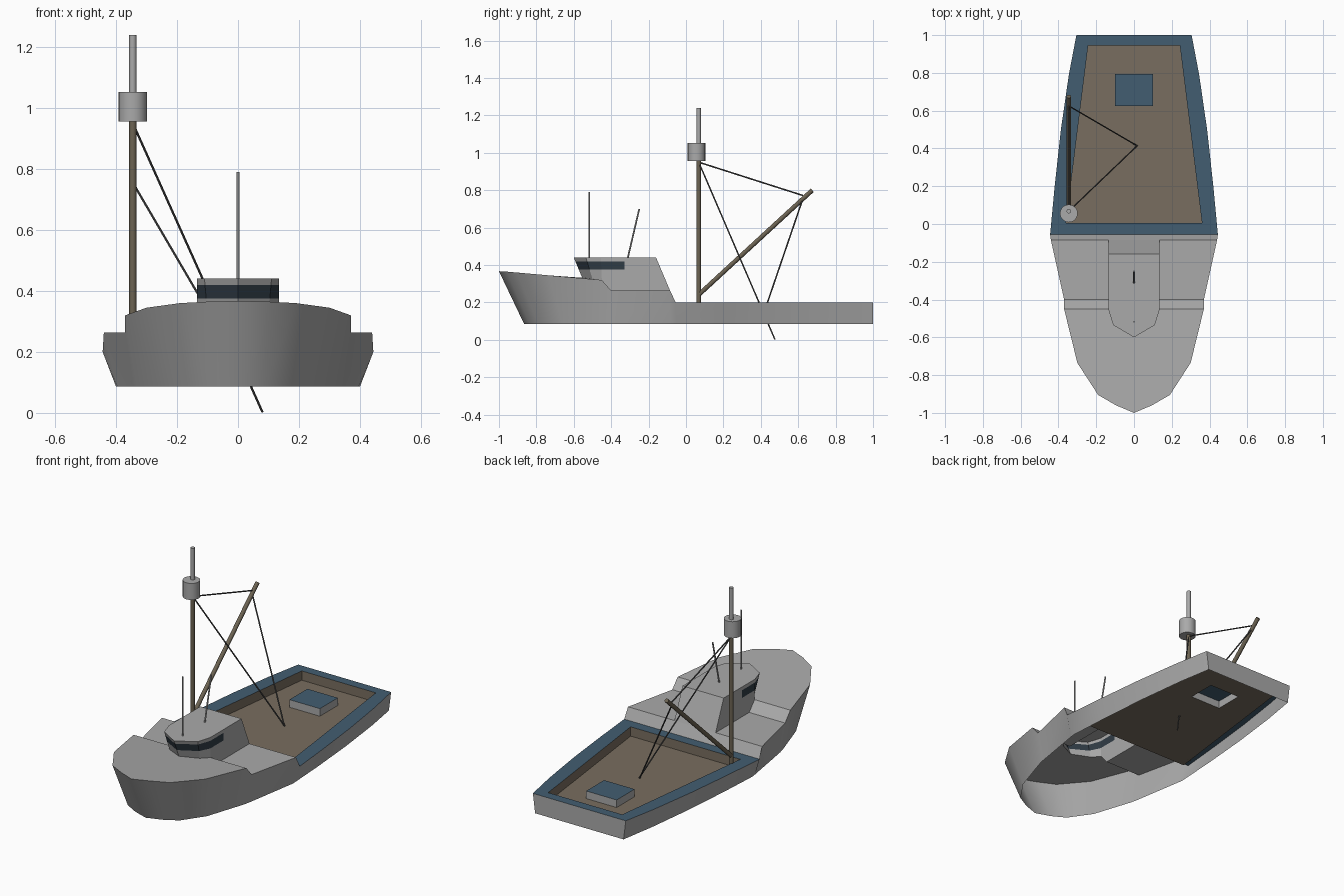
import bpy, bmesh, math
from mathutils import Vector

if "Cube" in bpy.data.objects:
    bpy.data.objects.remove(bpy.data.objects["Cube"])


def material(name, rgb):
    m = bpy.data.materials.new(name)
    m.diffuse_color = (*rgb, 1)
    m.use_nodes = True
    m.node_tree.nodes["Principled BSDF"].inputs["Base Color"].default_value = m.diffuse_color
    return m


GREY = material("grey_paint", (0.4, 0.4, 0.4))
BLUE = material("blue_paint", (0.055, 0.11, 0.165))
WOOD = material("deck_wood", (0.19, 0.155, 0.115))
SPAR = material("spar_wood", (0.15, 0.125, 0.085))
GLASS = material("window_glass", (0.03, 0.045, 0.06))
ROPE = material("rope", (0.08, 0.08, 0.08))


def finish(name, bm, mats, smooth):
    me = bpy.data.meshes.new(name)
    bm.to_mesh(me)
    bm.free()
    ob = bpy.data.objects.new(name, me)
    bpy.context.collection.objects.link(ob)
    for m in mats:
        me.materials.append(m)
    if smooth:
        bpy.ops.object.select_all(action='DESELECT')
        ob.select_set(True)
        bpy.context.view_layer.objects.active = ob
        bpy.ops.object.shade_smooth_by_angle(angle=math.radians(smooth))
    return ob


def half_shell(name, polys, mats, smooth=0):
    """Starboard half from polygons of (material index, points), mirrored over x."""
    bm = bmesh.new()
    for mi, pts in polys:
        bm.faces.new([bm.verts.new(p) for p in pts]).material_index = mi
    bmesh.ops.remove_doubles(bm, verts=bm.verts, dist=1e-4)
    ob = finish(name, bm, mats, smooth)
    mod = ob.modifiers.new("mirror", 'MIRROR')
    mod.use_clip = True
    return ob


def rod(name, a, b, r, mat, sides=8):
    a, b = Vector(a), Vector(b)
    bm = bmesh.new()
    bmesh.ops.create_cone(bm, cap_ends=True, segments=sides, radius1=r, radius2=r,
                          depth=(b - a).length)
    ob = finish(name, bm, [mat], 50)
    ob.location = (a + b) / 2
    ob.rotation_euler = (b - a).to_track_quat('Z', 'Y').to_euler()
    return ob


# Hull stations: top x, y, z, then bottom x, y
KEEL, RIM, DECK = 0.086, 0.20, 0.145
stations = [
    (0, -1, .367, 0, -.866), (.095, -.96, .365, .09, -.835),
    (.19, -.905, .36, .17, -.79), (.30, -.735, .345, .26, -.66),
    (.37, -.45, .32, .335, -.43), (.37, -.40, .263, .345, -.39),
    (.44, -.085, .263, .395, -.085), (.444, -.055, RIM, .40, -.055),
    (.42, .2, RIM, .385, .2), (.387, .5, RIM, .36, .5),
    (.345, .79, RIM, .325, .79), (.305, 1, RIM, .29, 1)]
top = [s[:3] for s in stations]
low = [(s[3], s[4], KEEL) for s in stations]

# Hull sides and transom, open underneath
hull = [(0, [low[i], low[i + 1], top[i + 1], top[i]]) for i in range(len(top) - 1)]
hull.append((0, [low[-1], (0, 1, KEEL), (0, 1, RIM), top[-1]]))
half_shell("hull", hull, [GREY], 35)

# Cabin footprint, shared by the foredeck opening
base = [(0, -.555, .332), (.10, -.50, .325), (.135, -.45, .32),
        (.135, -.40, .263), (.135, -.33, .263), (.135, -.085, .263)]

# Foredeck, step, side shelf and slope down to the rail
half_shell("foredeck", [
    (0, top[:4] + [(0, -.735, .345)]),
    (0, [(0, -.735, .345), top[3], top[4], base[2], base[1], base[0]]),
    (0, [base[2], top[4], top[5], base[3]]),
    (0, [base[3], top[5], top[6], base[5], base[4]]),
    (0, [base[5], top[6], top[7], (0, -.055, RIM), (0, -.085, .263)])], [GREY])

# Cabin: each wall column runs from the footprint to the roof
foot = base[:3] + base[4:]
roof = [(0, -.60, .44), (.11, -.535, .44), (.135, -.455, .44),
        (.135, -.33, .44), (.135, -.16, .44)]


def at_height(col, z):
    a, b = Vector(foot[col]), Vector(roof[col])
    return a.lerp(b, (z - a.z) / (b.z - a.z))


cabin = [(0, roof + [(0, -.16, .44)])]
for i in range(3):
    sill = [at_height(i, .375), at_height(i + 1, .375)]
    head = [at_height(i, .42), at_height(i + 1, .42)]
    step = [base[3]] if i == 2 else []
    cabin += [(0, [foot[i]] + step + [foot[i + 1], sill[1], sill[0]]),
              (1, [sill[0], sill[1], head[1], head[0]]),
              (0, [head[0], head[1], roof[i + 1], roof[i]])]
cabin += [(0, [foot[3], foot[4], roof[4], at_height(3, .42), at_height(3, .375)][:3]
           + [roof[3], at_height(3, .42), at_height(3, .375)]),
          (0, [foot[4], (0, -.085, .263), (0, -.16, .44), roof[4]])]
half_shell("cabin", cabin, [GREY, GLASS])

# Blue rail around the working deck, with the inner bulwark
outer = top[7:]
ys = [.005, .2, .5, .79, .945]
inner = [(.36 - .117 * (y - .005) / .94, y, RIM) for y in ys]
rail = [(0, [outer[i], outer[i + 1], inner[i + 1], inner[i]]) for i in range(4)]
rail += [(0, [(0, -.055, RIM), outer[0], inner[0], (0, .005, RIM)]),
         (0, [(0, .945, RIM), inner[-1], outer[-1], (0, 1, RIM)])]
path = [(0, .005, RIM)] + inner + [(0, .945, RIM)]
for a, b in zip(path, path[1:]):
    rail.append((1, [b[:2] + (DECK,), a[:2] + (DECK,), a, b]))
half_shell("rail", rail, [BLUE, WOOD])

# Working deck with an opening under the hatch
X, Y0, Y1, HT = .10, .625, .793, .19
half_shell("work_deck", [
    (0, [(0, .005, DECK), (.36, .005, DECK), (X, Y0, DECK), (0, Y0, DECK)]),
    (0, [(.36, .005, DECK), (.243, .945, DECK), (X, Y1, DECK), (X, Y0, DECK)]),
    (0, [(0, Y1, DECK), (X, Y1, DECK), (.243, .945, DECK), (0, .945, DECK)])], [WOOD])

# Hatch
half_shell("hatch", [
    (1, [(0, Y0, HT), (X, Y0, HT), (X, Y1, HT), (0, Y1, HT)]),
    (0, [(0, Y0, DECK), (X, Y0, DECK), (X, Y0, HT), (0, Y0, HT)]),
    (0, [(X, Y0, DECK), (X, Y1, DECK), (X, Y1, HT), (X, Y0, HT)]),
    (0, [(X, Y1, DECK), (0, Y1, DECK), (0, Y1, HT), (X, Y1, HT)])], [GREY, BLUE])

# Mast, lookout barrel and boom
MX, MY = -.345, .068
rod("mast", (MX, MY, DECK), (MX, MY, .96), .012, SPAR, 12)
rod("topmast", (MX, MY, 1.04), (MX, MY, 1.24), .012, GREY, 12)
rod("lookout_barrel", (MX, .056, .955), (MX, .056, 1.053), .047, GREY, 20)
rod("boom", (MX, .072, .245), (MX, .675, .80), .012, SPAR, 12)

# Rigging
rod("topping_rope", (MX, MY, .95), (MX, .625, .772), .004, ROPE, 6)
rod("mast_rope", (MX, MY, .95), (.08, .475, .003), .004, ROPE, 6)
rod("boom_rope", (MX, .625, .755), (.015, .415, .14), .004, ROPE, 6)

# Antennas on the cabin roof
rod("front_antenna", (0, -.517, .435), (0, -.517, .79), .0045, GREY)
rod("rear_antenna", (0, -.312, .435), (0, -.25, .70), .0045, GREY)
